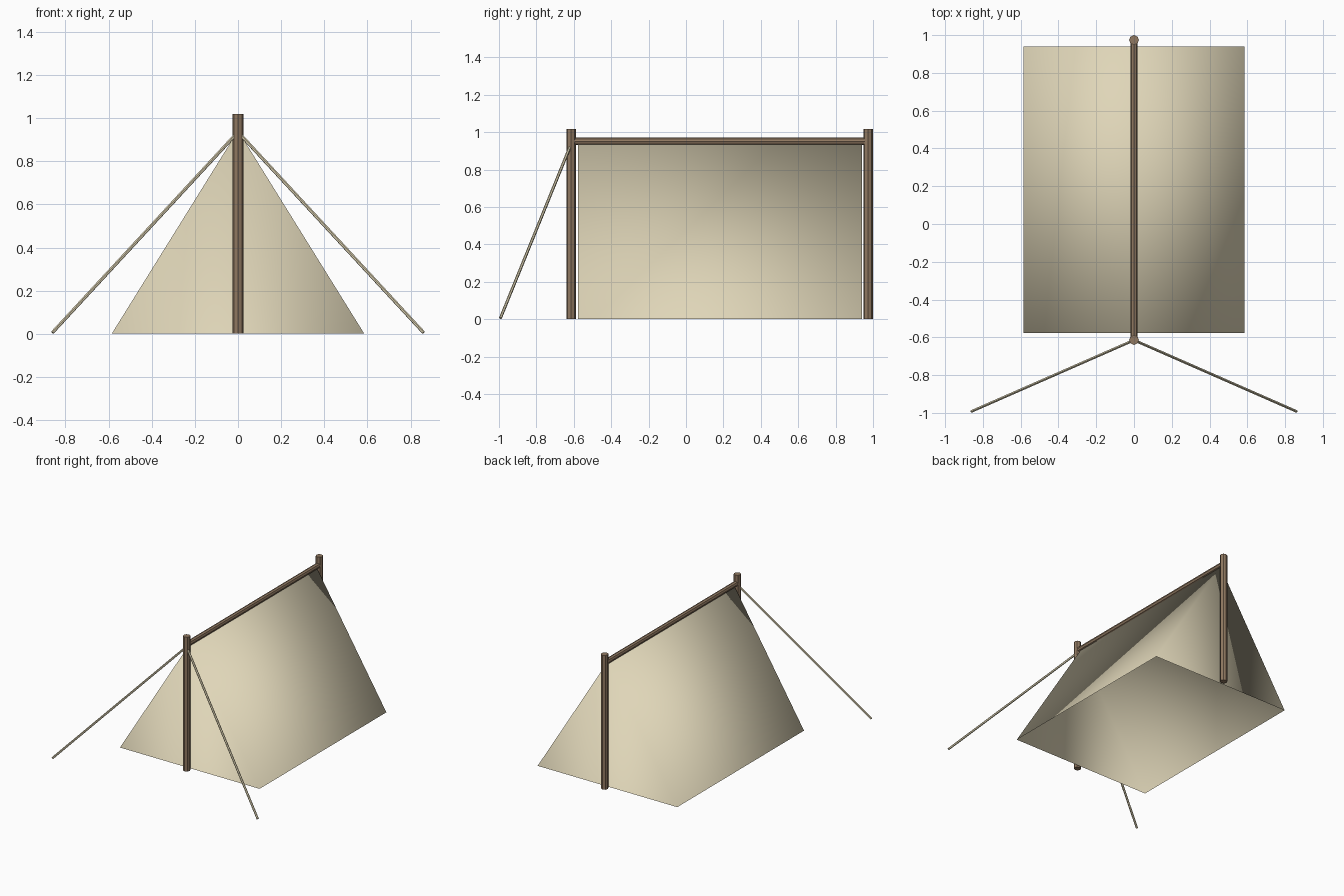
import bpy, bmesh
from mathutils import Vector

cube = bpy.data.objects.get("Cube")
if cube:
    bpy.data.objects.remove(cube, do_unlink=True)


def material(name, rgb):
    m = bpy.data.materials.new(name)
    m.use_nodes = True
    m.diffuse_color = (*rgb, 1)
    m.node_tree.nodes["Principled BSDF"].inputs["Base Color"].default_value = (*rgb, 1)
    return m


canvas = material("beige canvas", (0.74, 0.67, 0.48))
wood = material("brown wood", (0.28, 0.19, 0.12))
cord = material("khaki cord", (0.68, 0.61, 0.42))


def rod(name, start, end, radius, mat, sides=8):
    """Straight prism between two points."""
    start, end = Vector(start), Vector(end)
    axis = end - start
    bpy.ops.mesh.primitive_cylinder_add(vertices=sides, radius=radius, depth=axis.length,
                                        location=(start + end) / 2,
                                        rotation=axis.to_track_quat('Z', 'Y').to_euler())
    obj = bpy.context.object
    obj.name = name
    obj.data.materials.append(mat)


# Floorless canvas tent: two slopes and two gables, softly shaded together
FRONT, BACK, BASE = -0.577, 0.94, 0.001
bm = bmesh.new()
ends = [[bm.verts.new((x, y, z)) for x, z in ((-0.585, BASE), (0.585, BASE), (0, 0.942))]
        for y in (FRONT, BACK)]
(fl, fr, ft), (bl, br, bt) = ends
for corners in ((fl, fr, ft), (br, bl, bt), (fr, br, bt, ft), (bl, fl, ft, bt)):
    bm.faces.new(corners).smooth = True
mesh = bpy.data.meshes.new("tent_canvas")
bm.to_mesh(mesh)
bm.free()
mesh.materials.append(canvas)
bpy.context.collection.objects.link(bpy.data.objects.new("tent_canvas", mesh))

# Upright poles and ridge beam
POLES = {"front_pole": -0.614, "back_pole": 0.974}
for name, y in POLES.items():
    rod(name, (0, y, BASE), (0, y, 1.018), 0.026, wood)
rod("ridge_beam", (0, POLES["front_pole"], 0.951), (0, POLES["back_pole"], 0.951), 0.0195, wood)

# Guy ropes from the front pole to the ground
for name, side in (("left_guy_rope", 1), ("right_guy_rope", -1)):
    rod(name, (side * 0.005, -0.617, 0.93), (side * 0.86, -0.992, 0.006), 0.008, cord, 6)
